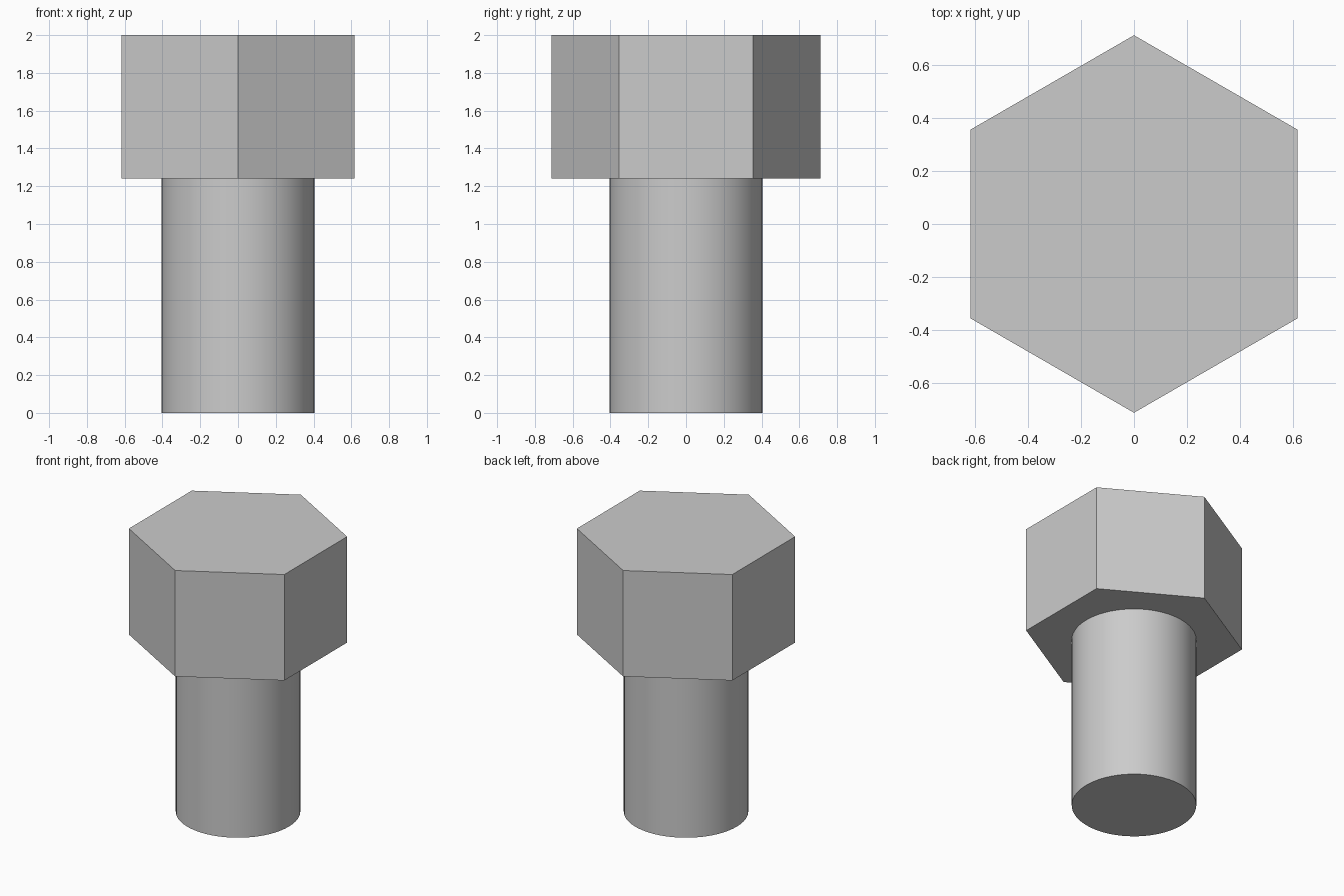
import bpy
import math

cube = bpy.data.objects.get("Cube")
if cube:
    bpy.data.objects.remove(cube, do_unlink=True)

# Plain grey metal
metal = bpy.data.materials.new("light_grey_metal")
metal.use_nodes = True
colour = (0.6, 0.6, 0.6, 1.0)
metal.diffuse_color = colour
metal.node_tree.nodes["Principled BSDF"].inputs["Base Color"].default_value = colour


def prism(name, sides, radius, bottom, top):
    """Upright closed prism with a corner pointing along y."""
    bpy.ops.mesh.primitive_cylinder_add(
        vertices=sides, radius=radius, depth=top - bottom,
        location=(0, 0, (bottom + top) / 2))
    part = bpy.context.object
    part.name = part.data.name = name
    part.data.materials.append(metal)
    return part


HEAD_BOTTOM = 1.24

# Hexagonal head
prism("bolt_head", 6, 0.712, HEAD_BOTTOM, 2.0)

# Round shank, smooth around the side with sharp rims
prism("bolt_shank", 64, 0.405, 0.0, HEAD_BOTTOM)
bpy.ops.object.shade_smooth_by_angle(angle=math.radians(30))
